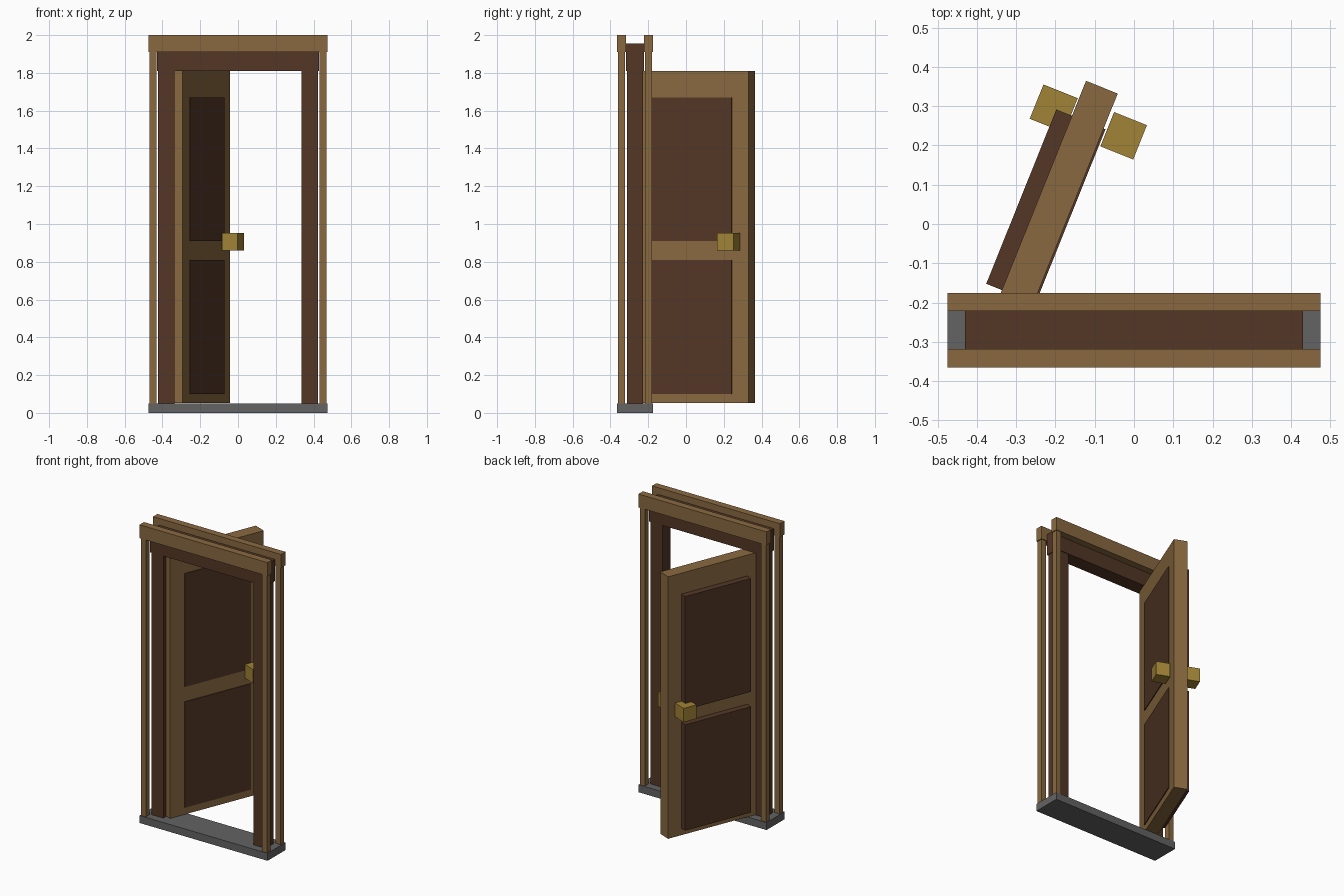
import bpy, bmesh, math
from mathutils import Matrix, Vector

if "Cube" in bpy.data.objects:
    bpy.data.objects.remove(bpy.data.objects["Cube"])


def srgb(r, g, b):
    lin = lambda c: ((c / 255 + 0.055) / 1.055) ** 2.4
    return (lin(r), lin(g), lin(b), 1)


def material(name, rgb):
    m = bpy.data.materials.new(name)
    m.diffuse_color = srgb(*rgb)
    m.use_nodes = True
    m.node_tree.nodes["Principled BSDF"].inputs["Base Color"].default_value = m.diffuse_color
    return m


wood = material("light_wood", (137, 105, 64))
dark = material("dark_wood", (83, 55, 38))
brass = material("brass", (160, 131, 54))
stone = material("grey_stone", (99, 99, 99))


def box(name, mat, x, y, z, frame=Matrix()):
    """Box from (min, max) ranges, placed in the given frame."""
    size = Vector((x[1] - x[0], y[1] - y[0], z[1] - z[0]))
    centre = Vector((sum(x) / 2, sum(y) / 2, sum(z) / 2))
    bm = bmesh.new()
    bmesh.ops.create_cube(bm, size=1)
    bmesh.ops.scale(bm, vec=size, verts=bm.verts)
    bmesh.ops.translate(bm, vec=centre, verts=bm.verts)
    mesh = bpy.data.meshes.new(name)
    bm.to_mesh(mesh)
    bm.free()
    mesh.materials.append(mat)
    obj = bpy.data.objects.new(name, mesh)
    obj.matrix_world = frame
    bpy.context.collection.objects.link(obj)
    return obj


# Threshold and the dark inner frame
box("threshold", stone, (-0.475, 0.475), (-0.365, -0.175), (0, 0.05))
box("head_jamb", dark, (-0.43, 0.43), (-0.318, -0.222), (1.81, 1.955))
for side, s in (("left", -1), ("right", 1)):
    box(side + "_jamb", dark, sorted((s * 0.335, s * 0.424)), (-0.313, -0.227), (0.05, 1.81))

# Casing on the front and back of the frame
for face, s in (("front", -1), ("back", 1)):
    yr = sorted((-0.27 + s * 0.048, -0.27 + s * 0.095))
    yp = sorted((-0.27 + s * 0.053, -0.27 + s * 0.09))
    box(face + "_top_casing", wood, (-0.475, 0.475), yr, (1.91, 2.0))
    for side, t in (("left", -1), ("right", 1)):
        box(f"{face}_{side}_casing", wood, sorted((t * 0.432, t * 0.469)), yp, (0.05, 1.91))

# Open door: local x runs from hinge to free edge, local -y is the outer face
W, T = 0.68, 0.087
hinge = Matrix.Translation((-0.295, -0.299, 0)) @ Matrix.Rotation(math.radians(68.1), 4, "Z")
box("door_leaf", wood, (0, W), (0, T), (0.053, 1.81), hinge)
for name, z in (("lower_panel", (0.1, 0.81)), ("upper_panel", (0.91, 1.67))):
    box(name, dark, (0.106, W - 0.096), (-0.005, T + 0.043), z, hinge)

# Square handles on both faces
box("outer_handle", brass, (W - 0.141, W - 0.047), (-0.099, -0.009), (0.86, 0.953), hinge)
box("inner_handle", brass, (W - 0.143, W - 0.049), (T + 0.003, T + 0.097), (0.86, 0.953), hinge)
